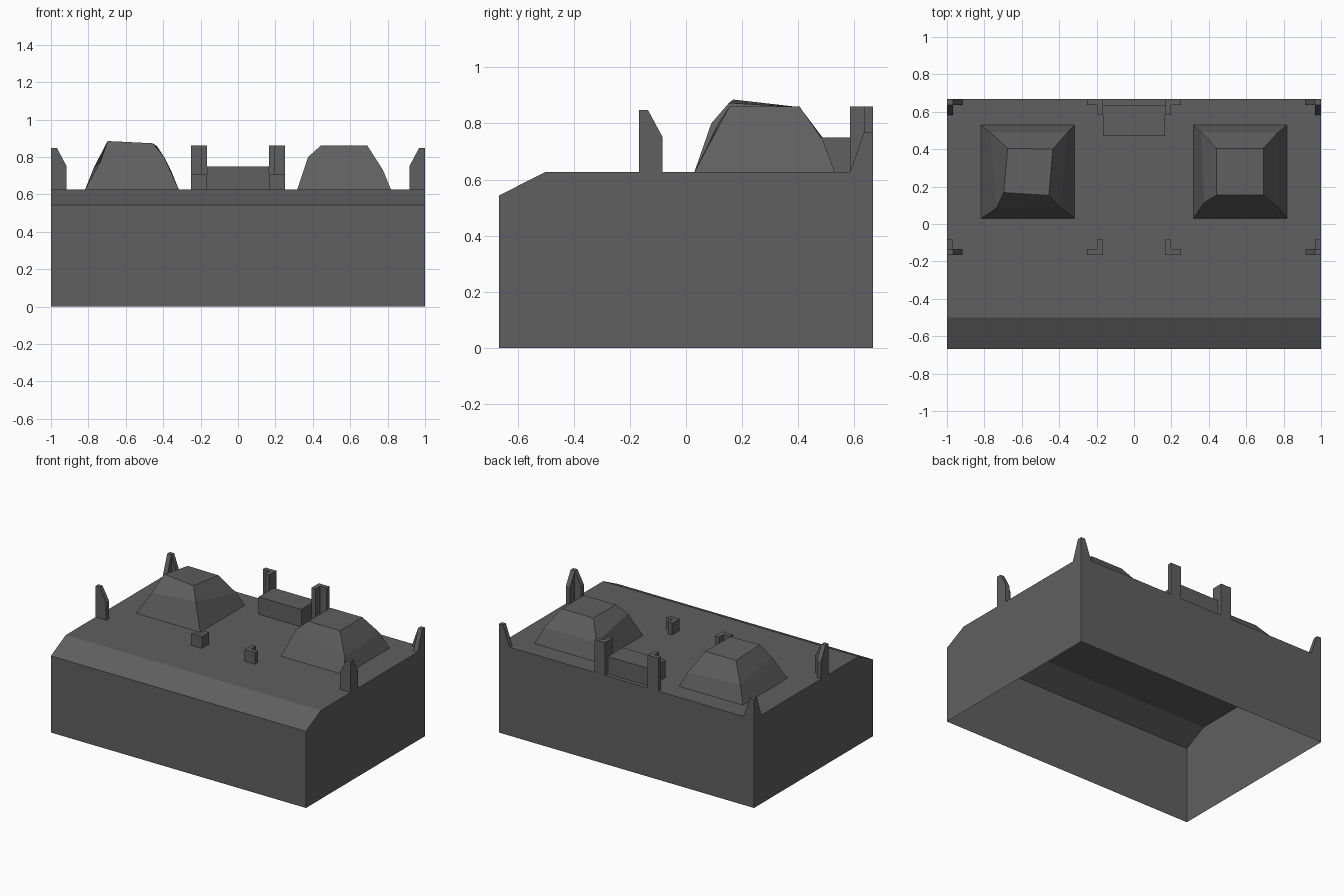
import bpy, bmesh

if "Cube" in bpy.data.objects:
    bpy.data.objects.remove(bpy.data.objects["Cube"])

DECK = 0.627
HALF_D = 0.667
T, L = 0.032, 0.083   # post wall thickness and arm length

# Dark grey finish
dark = bpy.data.materials.new("dark_grey")
dark.diffuse_color = (0.115, 0.115, 0.115, 1)
dark.use_nodes = True
dark.node_tree.nodes["Principled BSDF"].inputs["Base Color"].default_value = dark.diffuse_color


def finish(name, bm):
    bmesh.ops.remove_doubles(bm, verts=bm.verts, dist=1e-5)
    bmesh.ops.recalc_face_normals(bm, faces=bm.faces)
    me = bpy.data.meshes.new(name)
    bm.to_mesh(me)
    bm.free()
    me.materials.append(dark)
    ob = bpy.data.objects.new(name, me)
    bpy.context.collection.objects.link(ob)
    return ob


def prism(bm, a, b):
    """Join two matching outlines into a solid."""
    va = [bm.verts.new(p) for p in a]
    vb = [bm.verts.new(p) for p in b]
    n = len(a)
    bm.faces.new(va)
    bm.faces.new(vb[::-1])
    for i in range(n):
        j = (i + 1) % n
        bm.faces.new((va[i], vb[i], vb[j], va[j]))


# Open-bottomed body with sloped front edge
profile = [(-HALF_D, 0), (HALF_D, 0), (HALF_D, DECK), (-0.5, DECK), (-HALF_D, 0.543)]
bm = bmesh.new()
prism(bm, [(-1, y, z) for y, z in profile], [(1, y, z) for y, z in profile])
bottom = [f for f in bm.faces if all(v.co.z < 1e-4 for v in f.verts)]
bmesh.ops.delete(bm, geom=bottom, context='FACES_ONLY')
finish("body", bm)


# L-shaped posts: one arm along y, one along x, tips may slope down
def post(name, cx, cy, dx, dy, top, tip):
    bm = bmesh.new()
    slope = [(L, tip)] if tip > DECK else []
    arm_y = [(0, DECK), (L, DECK)] + slope + [(T, top), (0, top)]
    arm_x = [(T, DECK), (L, DECK)] + slope + [(T, top)]
    prism(bm, [(cx, cy + dy * s, z) for s, z in arm_y],
          [(cx + dx * T, cy + dy * s, z) for s, z in arm_y])
    prism(bm, [(cx + dx * s, cy, z) for s, z in arm_x],
          [(cx + dx * s, cy + dy * T, z) for s, z in arm_x])
    finish(name, bm)


for sx, side in ((-1, "left"), (1, "right")):
    post(f"front_corner_post_{side}", sx, -0.167, -sx, 1, 0.847, 0.752)
    post(f"back_corner_post_{side}", sx, HALF_D, -sx, -1, 0.77, DECK)
    post(f"front_inner_post_{side}", sx * 0.167, -0.167, sx, 1, 0.71, 0.71)
    post(f"back_inner_post_{side}", sx * 0.167, HALF_D, sx, -1, 0.86, 0.86)

# Block between the back inner posts
bm = bmesh.new()
rect = [(-0.167, 0.47), (0.167, 0.47), (0.167, 0.637), (-0.167, 0.637)]
prism(bm, [(x, y, DECK) for x, y in rect], [(x, y, 0.75) for x, y in rect])
finish("back_block", bm)


# Irregular faceted mounds: base, shoulder and top rings
def mound(name, cx, shoulder, top):
    bm = bmesh.new()
    base = [(cx + x, 0.28 + y, DECK) for x, y in
            ((-.25, -.25), (.25, -.25), (.25, .25), (-.25, .25))]
    rings = [[bm.verts.new(p) for p in r] for r in (base, shoulder, top)]
    for lo, hi in zip(rings, rings[1:]):
        for i in range(4):
            j = (i + 1) % 4
            bm.faces.new((lo[i], lo[j], hi[j], hi[i]))
    bm.faces.new(rings[-1])
    finish(name, bm)


mound("left_mound", -0.567,
      [(-0.735, 0.085, 0.775), (-0.395, 0.09, 0.80), (-0.355, 0.49, 0.72), (-0.77, 0.49, 0.745)],
      [(-0.697, 0.168, 0.885), (-0.455, 0.153, 0.873), (-0.434, 0.40, 0.858), (-0.675, 0.405, 0.858)])
mound("right_mound", 0.567,
      [(0.375, 0.115, 0.80), (0.775, 0.085, 0.73), (0.768, 0.488, 0.74), (0.36, 0.488, 0.74)],
      [(0.442, 0.155, 0.86), (0.692, 0.155, 0.86), (0.692, 0.405, 0.86), (0.442, 0.405, 0.86)])
